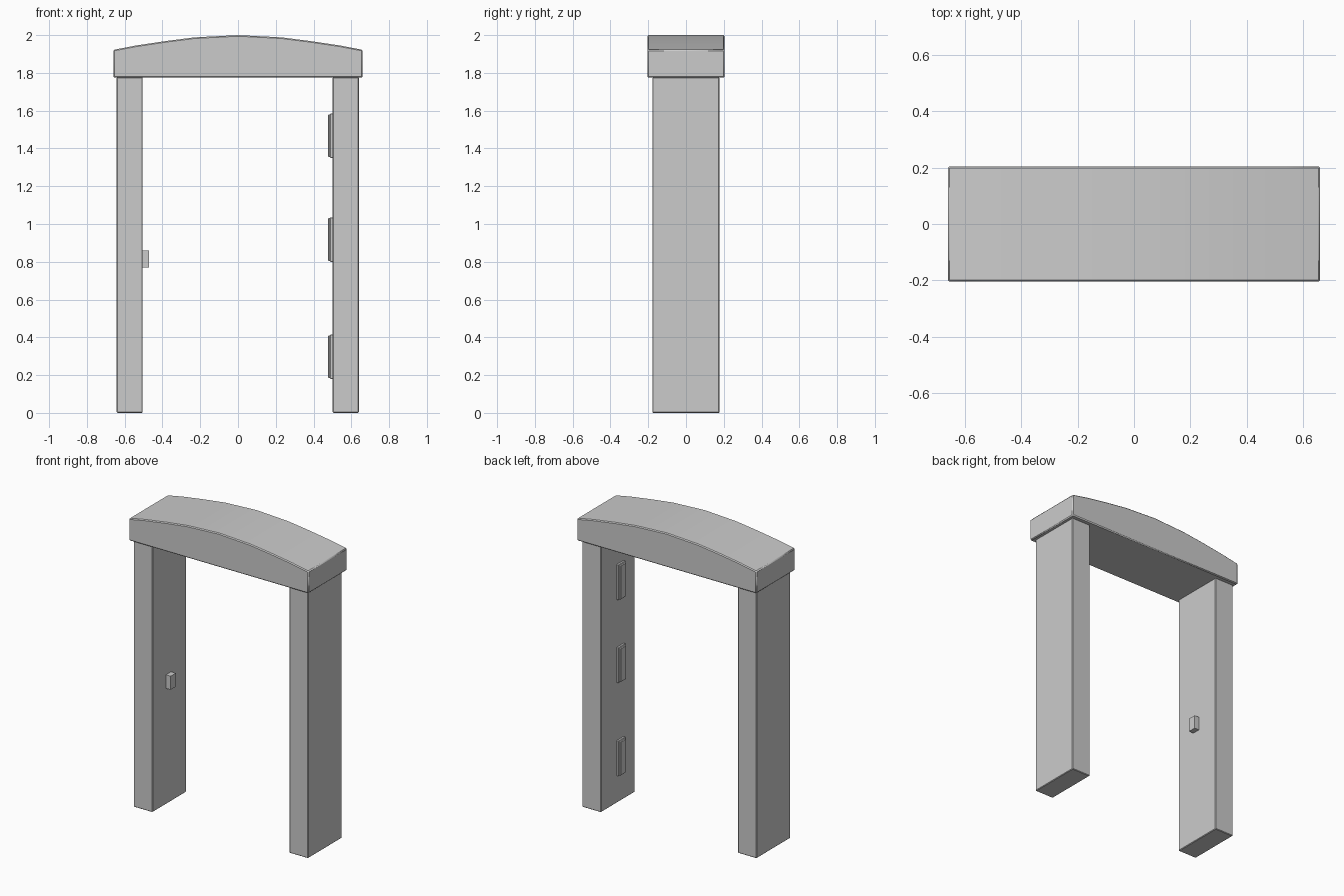
import bpy, bmesh

if "Cube" in bpy.data.objects:
    bpy.data.objects.remove(bpy.data.objects["Cube"])


def finish(name, bm, bevel, segments=1):
    bmesh.ops.recalc_face_normals(bm, faces=bm.faces[:])
    mesh = bpy.data.meshes.new(name)
    bm.to_mesh(mesh)
    bm.free()
    ob = bpy.data.objects.new(name, mesh)
    bpy.context.collection.objects.link(ob)
    if bevel:
        mod = ob.modifiers.new("edge_bevel", 'BEVEL')
        mod.width = bevel
        mod.segments = segments
        mod.limit_method = 'ANGLE'
        mod.angle_limit = 0.7
    return ob


def box(name, lo, hi, bevel=0.0):
    bm = bmesh.new()
    bmesh.ops.create_cube(bm, size=1)
    for v in bm.verts:
        v.co = [(a + b) / 2 + c * (b - a) for a, b, c in zip(lo, hi, v.co)]
    return finish(name, bm, bevel)


# Two upright posts
for name, x in (("left_post", -0.5735), ("right_post", 0.5705)):
    box(name, (x - 0.069, -0.178, 0), (x + 0.069, 0.177, 1.776), 0.004)

# Lintel: flat underside with a gently arched, faceted top
half = [(0.66, 1.775), (0.66, 1.922), (0.54, 1.945), (0.38, 1.969), (0.23, 1.988)]
profile = half + [(0, 2.0)] + [(-x, z) for x, z in reversed(half)]
bm = bmesh.new()
face = bm.faces.new([bm.verts.new((x, -0.204, z)) for x, z in profile])
ext = bmesh.ops.extrude_face_region(bm, geom=[face])
bmesh.ops.translate(bm, vec=(0, 0.408, 0),
                    verts=[g for g in ext["geom"] if isinstance(g, bmesh.types.BMVert)])
lintel = finish("arched_lintel", bm, 0.006)
for p in lintel.data.polygons:
    p.use_smooth = True
bpy.context.view_layer.objects.active = lintel
lintel.select_set(True)
bpy.ops.object.shade_smooth_by_angle(angle=0.5)

# Three hinges on the inner face of the right post: leaf and raised knuckle
for i, z in enumerate((0.18, 0.80, 1.35)):
    box(f"hinge_leaf_{i + 1}", (0.488, -0.063, z), (0.505, 0.012, z + 0.235), 0.002)
    box(f"hinge_knuckle_{i + 1}", (0.477, -0.055, z + 0.004), (0.492, 0.004, z + 0.231), 0.004)

# Latch block on the inner face of the left post
box("latch", (-0.51, -0.036, 0.77), (-0.47, 0.018, 0.86))
